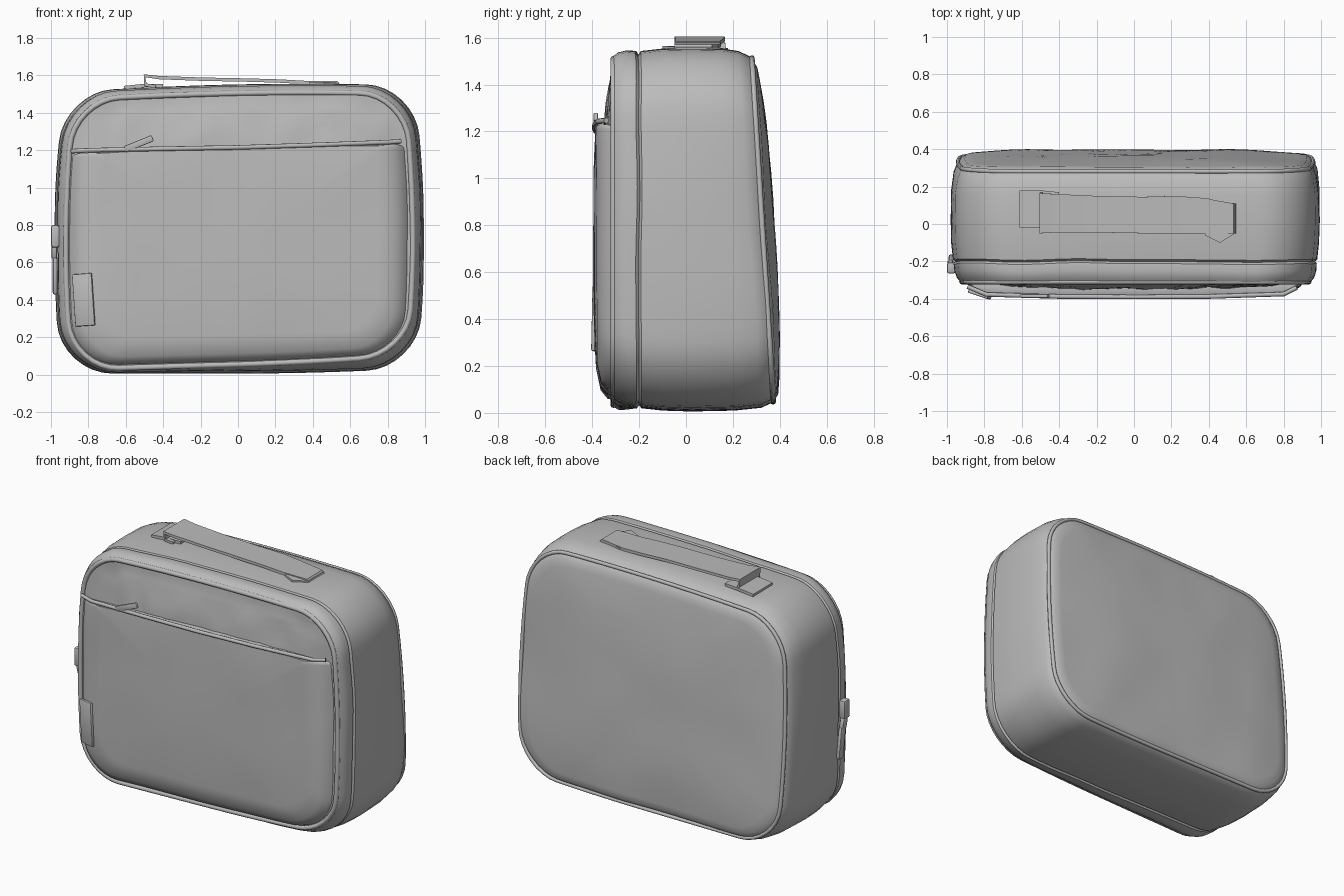
import bpy, bmesh, math
from mathutils import Vector, noise

if "Cube" in bpy.data.objects:
    bpy.data.objects.remove(bpy.data.objects["Cube"])

grey = bpy.data.materials.new("soft_grey_fabric")
grey.diffuse_color = (0.5, 0.5, 0.5, 1)
grey.use_nodes = True
grey.node_tree.nodes["Principled BSDF"].inputs["Base Color"].default_value = grey.diffuse_color


def outline(x0, x1, z0, z1, rb, rt, arc=8, side=16):
    """Rounded rectangle in x/z with separate bottom and top corner radii."""
    corners = [(x1 - rb, z0 + rb, rb, -90), (x1 - rt, z1 - rt, rt, 0),
               (x0 + rt, z1 - rt, rt, 90), (x0 + rb, z0 + rb, rb, 180)]
    arcs = []
    for cx, cz, r, a0 in corners:
        arcs.append([(cx + r * math.cos(math.radians(a0 + 90 * i / arc)),
                      cz + r * math.sin(math.radians(a0 + 90 * i / arc))) for i in range(arc + 1)])
    pts = []
    for k in range(4):
        pts += arcs[k]
        a, b = arcs[k][-1], arcs[(k + 1) % 4][0]
        pts += [(a[0] + (b[0] - a[0]) * i / side, a[1] + (b[1] - a[1]) * i / side) for i in range(1, side)]
    return pts


def warp(x, y, z):
    """Slack shape of the whole bag: barrel sides, leaning back, sloping top, lifted front hem."""
    h = (z - 0.72) / 0.75
    if y > 0.1:
        y += (0.8 - z) * 0.062 * min(1, (y - 0.1) / 0.15)
    top, low = max(0, z / 1.5), max(0, 1 - z / 0.75)
    x2 = x * (1 - 0.045 * min(h * h, 1.2))
    z += top * (0.018 * x - 0.025 * x * x) + low * 0.03 * max(x, 0) ** 2
    if y < -0.22 and low > 0:
        z += 0.03 * (x + 0.35) * low * min(1, (-0.22 - y) / 0.08)
    return x2 + 0.005, y, max(z, 0.004)


def finish(ob, angle=40):
    ob.data.materials.clear()
    ob.data.materials.append(grey)
    bpy.ops.object.select_all(action='DESELECT')
    ob.select_set(True)
    bpy.context.view_layer.objects.active = ob
    bpy.ops.object.shade_smooth_by_angle(angle=math.radians(angle))
    return ob


def to_object(name, bm, angle=40):
    bmesh.ops.recalc_face_normals(bm, faces=bm.faces)
    me = bpy.data.meshes.new(name)
    bm.to_mesh(me)
    bm.free()
    ob = bpy.data.objects.new(name, me)
    bpy.context.collection.objects.link(ob)
    return finish(ob, angle)


def loft(name, rings, bulge, crease=0.008, tilt=0.0, behind_pocket=False):
    """Skin rounded-rectangle rings (y, x0, x1, z0, z1, rb, rt), then dome the last one."""
    bm = bmesh.new()
    loops = [[(x, r[0], z) for x, z in outline(*r[1:])] for r in rings]
    y, x0, x1, z0, z1 = rings[-1][:5]
    cx, cz = (x0 + x1) / 2, (z0 + z1) / 2
    for s in (0.95, 0.9, 0.84, 0.78, 0.72, 0.66, 0.52, 0.38, 0.24, 0.1):
        loops.append([(cx + (x - cx) * s, y + bulge * (1 - s ** 3), cz + (z - cz) * s)
                      for x, _, z in loops[len(rings) - 1]])
    vs = []
    for k, loop in enumerate(loops):
        row = []
        for x, y, z in loop:
            n = noise.noise(Vector((x * 3.1, y * 2 + 4, z * 2.3))) * crease
            if behind_pocket and k >= len(rings):  # gathered folds above the pocket
                n += 0.014 * noise.noise(Vector((x * 9, 7, z * 5)))
            if z > 1.0:
                z += tilt * x
            x, y, z = warp(x, y, z)
            row.append(bm.verts.new((x + n * 0.6, y + n, z)))
        vs.append(row)
    n = len(vs[0])
    for a, b in zip(vs, vs[1:]):
        for i in range(n):
            bm.faces.new((a[i], a[(i + 1) % n], b[(i + 1) % n], b[i]))
    bm.faces.new(vs[-1])
    bmesh.ops.recalc_face_normals(bm, faces=bm.faces)
    if behind_pocket:  # leave out the lid skin the pocket covers
        hidden = [f for f in bm.faces if f.calc_center_median().y < -0.27
                  and abs(f.calc_center_median().x) < 0.8 and 0.14 < f.calc_center_median().z < 1.16]
        bmesh.ops.delete(bm, geom=hidden, context='FACES')
    return to_object(name, bm)


def tube(name, pts, radius, cyclic=False):
    cu = bpy.data.curves.new(name, 'CURVE')
    cu.dimensions = '3D'
    cu.bevel_depth = radius
    cu.bevel_resolution = 2
    cu.use_fill_caps = True
    sp = cu.splines.new('POLY')
    sp.points.add(len(pts) - 1)
    for p, co in zip(sp.points, pts):
        p.co = (*co, 1)
    sp.use_cyclic_u = cyclic
    ob = bpy.data.objects.new(name, cu)
    bpy.context.collection.objects.link(ob)
    bpy.ops.object.select_all(action='DESELECT')
    ob.select_set(True)
    bpy.context.view_layer.objects.active = ob
    bpy.ops.object.convert(target='MESH')
    return finish(bpy.context.view_layer.objects.active, 60)


def strap(name, path, thick):
    """Flat band along x/z points with y limits: (x, z, y0, y1)."""
    bm = bmesh.new()
    rows = []
    for i, (x, z, y0, y1) in enumerate(path):
        a, b = path[max(i - 1, 0)], path[min(i + 1, len(path) - 1)]
        t = Vector((b[0] - a[0], b[1] - a[1])).normalized() * thick / 2
        rows.append([bm.verts.new(c) for c in ((x - t.y, y0, z + t.x), (x - t.y, y1, z + t.x),
                                               (x + t.y, y1, z - t.x), (x + t.y, y0, z - t.x))])
    for a, b in zip(rows, rows[1:]):
        for i in range(4):
            bm.faces.new((a[i], a[(i + 1) % 4], b[(i + 1) % 4], b[i]))
    bm.faces.new(rows[0])
    bm.faces.new(rows[-1])
    return to_object(name, bm, 35)


def block(name, centre, size, rot=(0, 0, 0), bevel=0.006):
    bm = bmesh.new()
    bmesh.ops.create_cube(bm, size=1)
    bmesh.ops.scale(bm, vec=size, verts=bm.verts)
    bmesh.ops.bevel(bm, geom=bm.edges[:], offset=bevel, segments=2, affect='EDGES', profile=0.5)
    ob = to_object(name, bm)
    ob.location, ob.rotation_euler = centre, rot
    return ob


# main compartment with domed back
loft("main_body", [
    (-0.205, -0.955, 0.955, 0.04, 1.515, 0.27, 0.25),
    (-0.19, -0.975, 0.975, 0.02, 1.54, 0.28, 0.27),
    (-0.10, -0.985, 0.985, 0.01, 1.55, 0.28, 0.27),
    (0.02, -0.987, 0.99, 0.006, 1.552, 0.28, 0.27),
    (0.18, -0.983, 0.987, 0.01, 1.55, 0.28, 0.27),
    (0.27, -0.97, 0.977, 0.022, 1.54, 0.28, 0.27),
    (0.32, -0.95, 0.957, 0.045, 1.515, 0.27, 0.26),
    (0.345, -0.91, 0.92, 0.08, 1.47, 0.25, 0.24)], 0.032)

# zipped front lid
loft("front_lid", [
    (-0.195, -0.955, 0.955, 0.04, 1.515, 0.27, 0.25),
    (-0.212, -0.972, 0.972, 0.02, 1.54, 0.28, 0.27),
    (-0.25, -0.968, 0.97, 0.018, 1.543, 0.28, 0.27),
    (-0.285, -0.955, 0.96, 0.02, 1.535, 0.28, 0.27),
    (-0.31, -0.935, 0.94, 0.035, 1.515, 0.27, 0.26),
    (-0.31, -0.895, 0.90, 0.07, 1.465, 0.23, 0.22)], -0.045, 0.01, behind_pocket=True)

# front pocket with square open top
loft("front_pocket", [
    (-0.295, -0.915, 0.91, 0.06, 1.215, 0.24, 0.02),
    (-0.335, -0.89, 0.885, 0.07, 1.222, 0.23, 0.02),
    (-0.365, -0.845, 0.84, 0.105, 1.222, 0.22, 0.02),
    (-0.382, -0.78, 0.785, 0.18, 1.215, 0.20, 0.02)], -0.012, 0.006, 0.012)

# piping around the lid, zipper and back edges
for name, y, r, box in (
        ("front_piping", -0.308, 0.015, (-0.925, 0.93, 0.045, 1.505, 0.26, 0.25)),
        ("back_piping", 0.325, 0.012, (-0.946, 0.953, 0.048, 1.51, 0.27, 0.26))):
    tube(name, [warp(x, y, z) for x, z in outline(*box)], r, True)

# pocket zipper edge
tube("pocket_zipper", [(-0.89, -0.335, 1.195), (-0.79, -0.377, 1.2), (-0.4, -0.388, 1.208), (0, -0.39, 1.215),
                       (0.4, -0.388, 1.228), (0.8, -0.375, 1.243), (0.87, -0.34, 1.247)], 0.012)
block("pocket_zipper_pull", (-0.53, -0.385, 1.235), (0.16, 0.02, 0.035), (0, math.radians(-22), 0))

# carry handle and its sewn-down ends
strap("carry_handle", [(-0.44, 1.54, -0.04, 0.16), (-0.495, 1.55, -0.045, 0.17), (-0.50, 1.598, -0.05, 0.165),
                       (-0.42, 1.588, -0.045, 0.16), (-0.2, 1.58, -0.045, 0.15), (0.05, 1.575, -0.05, 0.145),
                       (0.22, 1.57, -0.05, 0.15), (0.36, 1.562, -0.05, 0.14), (0.53, 1.562, -0.05, 0.11),
                       (0.54, 1.545, -0.05, 0.11)], 0.018)
strap("handle_left_end", [(-0.61, 1.535, -0.02, 0.18), (-0.5, 1.546, -0.02, 0.18), (-0.4, 1.546, -0.02, 0.17)], 0.018)
strap("handle_right_end", [(0.38, 1.556, -0.06, 0.14), (0.46, 1.556, -0.1, 0.12), (0.54, 1.552, -0.05, 0.11)], 0.018)

# loop tag on the lower left of the pocket
block("side_tag", (-0.825, -0.378, 0.40), (0.11, 0.018, 0.28), (0, math.radians(-4), math.radians(-18)))

# main zipper slider and pull on the left side
block("zipper_slider", (-0.977, -0.235, 0.74), (0.045, 0.06, 0.12), bevel=0.012)
block("zipper_slider_ring", (-0.982, -0.22, 0.655), (0.03, 0.045, 0.07), (math.radians(15), 0, 0), 0.01)
block("zipper_pull", (-0.978, -0.2, 0.53), (0.025, 0.05, 0.2), (math.radians(8), 0, 0), 0.01)
